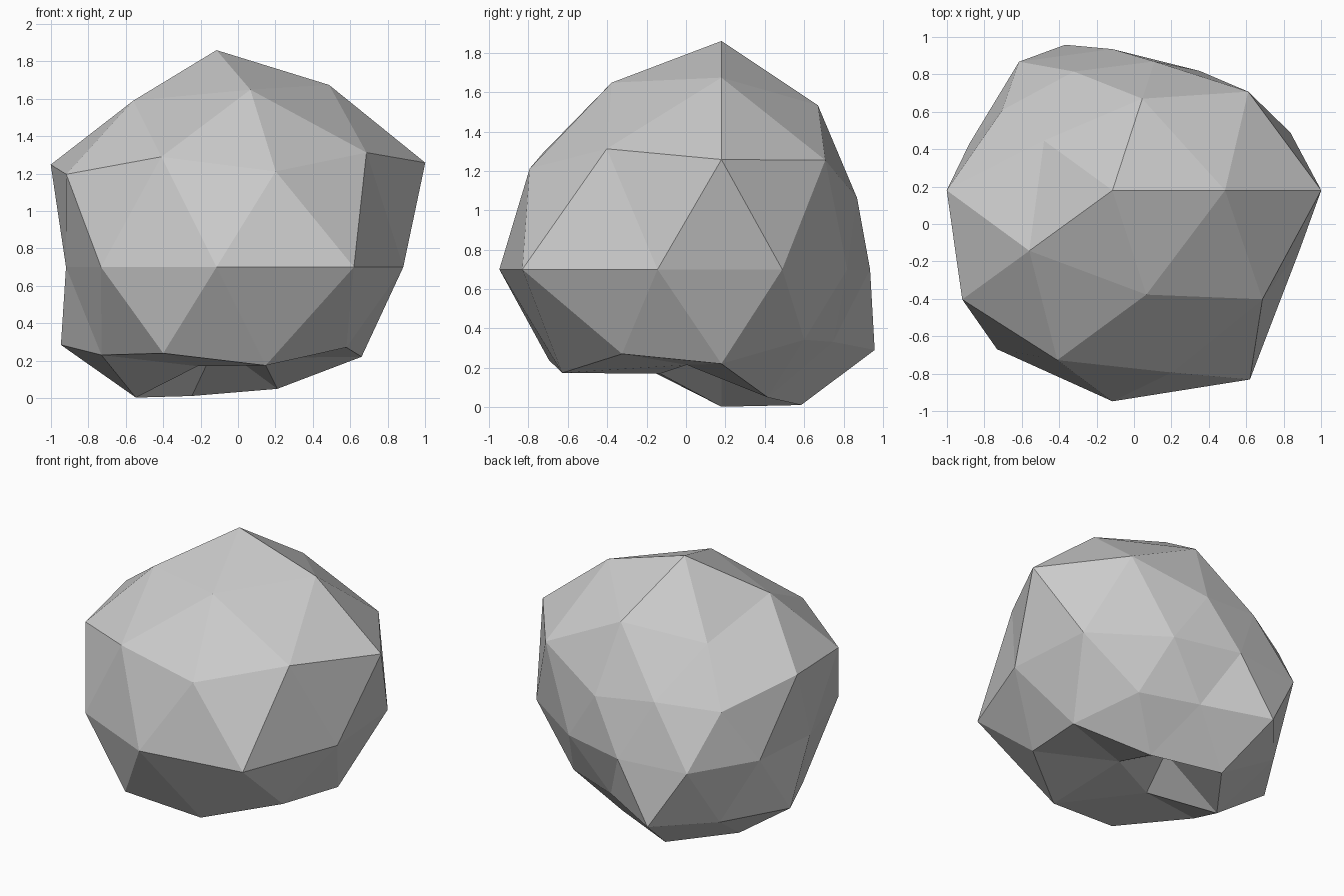
import bpy
import math

if "Cube" in bpy.data.objects:
    bpy.data.objects.remove(bpy.data.objects["Cube"], do_unlink=True)

# Distance of each corner from the core, ring by ring from the top down,
# counter-clockwise from +x inside each ring
RINGS = [
    [1.16],                                                  # peak
    [1.145, .98, .86, 1.046, 1.115],                         # crown
    [1.055, .785, 1.042, 1.122, 1.165],                      # upper shoulder
    [1.248, .81, .815, 1.11, 1.145],                         # lower shoulder
    [1.0, .79, .755, .85, .805, .846, 1.05, 1.128, 1.25, 1.05],  # waist
    [.80, .915, .93, 1.03, .96],                             # upper flank
    [.912, .70, .82, .894, 1.0],                             # lower flank
    [.765, .81, .82, .623, .57],                             # underside
    [.41],                                                   # hollow
]
CORE = (-0.115, 0.18, 0.70)


def ring_order(vert):
    """Sort key: height from the top down, then angle around z."""
    angle = round(math.degrees(math.atan2(vert.co.y, vert.co.x))) % 360
    return -round(vert.co.z, 2), angle


# Stone grey material
stone = bpy.data.materials.new("stone_grey")
stone.use_nodes = True
colour = (0.6, 0.6, 0.6, 1.0)
stone.diffuse_color = colour
shader = next(n for n in stone.node_tree.nodes if n.type == 'BSDF_PRINCIPLED')
shader.inputs["Base Color"].default_value = colour
shader.inputs["Roughness"].default_value = 0.9

# Boulder: faceted ball with every corner pushed in or out along its radius
bpy.ops.mesh.primitive_ico_sphere_add(subdivisions=2, radius=1, location=CORE)
boulder = bpy.context.object
boulder.name = "boulder"
corners = sorted(boulder.data.vertices, key=ring_order)
radii = [r for ring in RINGS for r in ring]
for corner, radius in zip(corners, radii):
    corner.co = corner.co.normalized() * radius

boulder.data.materials.append(stone)
bpy.ops.object.shade_flat()
bpy.ops.object.transform_apply(location=True, rotation=False, scale=False)
